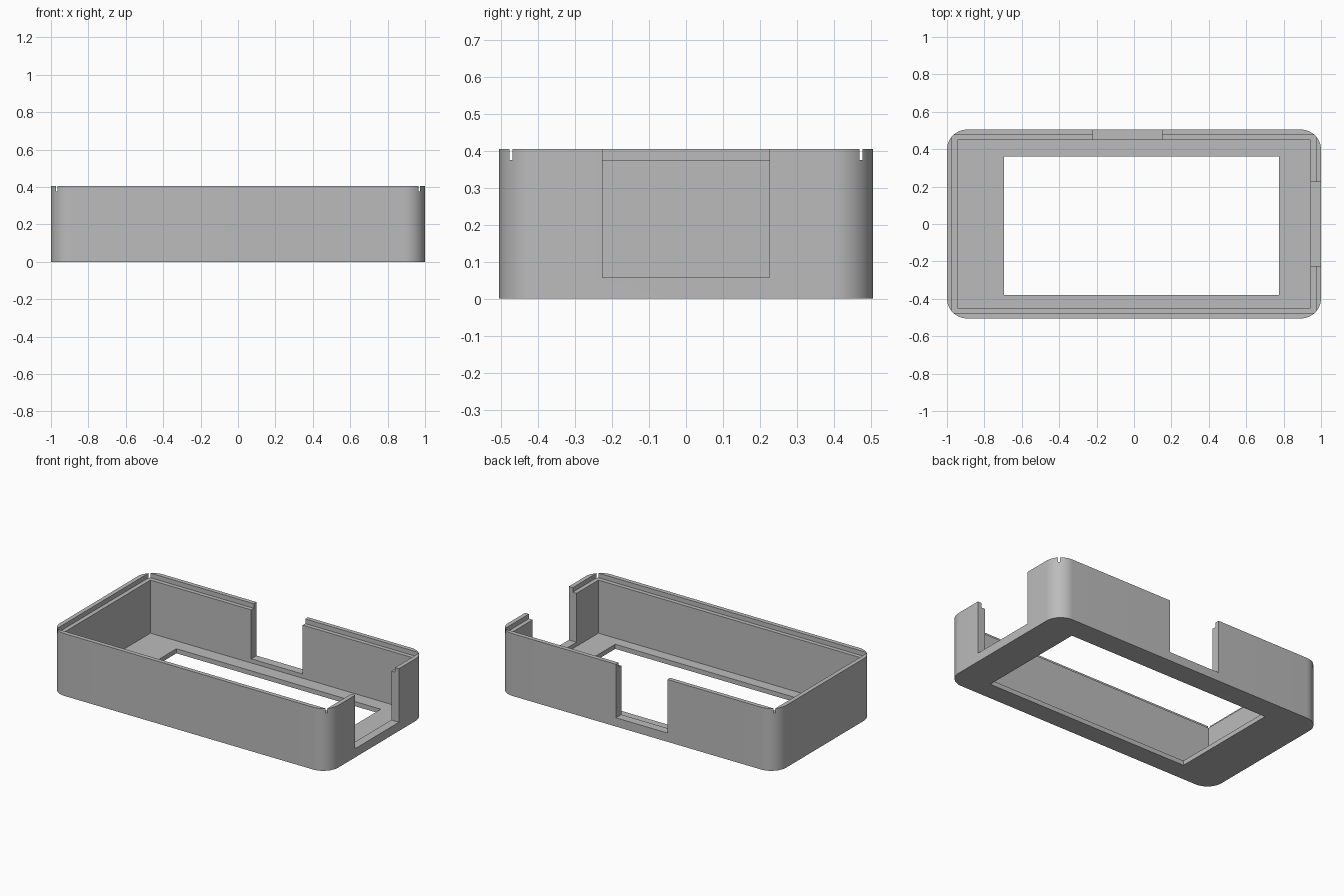
import bpy
import bmesh
import math

old = bpy.data.objects.get("Cube")
if old:
    bpy.data.objects.remove(old, do_unlink=True)

HALF_X, HALF_Y, HEIGHT = 1.0, 0.505, 0.405
WALL, LIP, FLOOR = 0.055, 0.028, 0.03
SILL, STEP, RADIUS = 0.057, 0.375, 0.108
OVER = HEIGHT + 0.1

grey = bpy.data.materials.new("light_grey_plastic")
grey.use_nodes = True
colour = (0.5, 0.5, 0.5, 1)
grey.diffuse_color = colour
grey.node_tree.nodes["Principled BSDF"].inputs["Base Color"].default_value = colour


def box(name, x, y, z, radius=0):
    """Box from (min, max) ranges, optionally with rounded upright edges."""
    bm = bmesh.new()
    bmesh.ops.create_cube(bm, size=1)
    for v in bm.verts:
        v.co = [r[0] if c < 0 else r[1] for c, r in zip(v.co, (x, y, z))]
    if radius:
        upright = [e for e in bm.edges
                   if abs(e.verts[0].co.z - e.verts[1].co.z) > 0.01]
        bmesh.ops.bevel(bm, geom=upright, offset=radius, segments=16,
                        profile=0.5, affect='EDGES')
    bmesh.ops.recalc_face_normals(bm, faces=bm.faces)
    mesh = bpy.data.meshes.new(name)
    bm.to_mesh(mesh)
    bm.free()
    mesh.materials.append(grey)
    ob = bpy.data.objects.new(name, mesh)
    bpy.context.collection.objects.link(ob)
    return ob


def around(half, inset):
    return (inset - half, half - inset)


# Solid shell with rounded corners
case = box("case_shell", around(HALF_X, 0), around(HALF_Y, 0), (0, HEIGHT), RADIUS)

# Hollow, stepped rim (square corners open the lip), floor window, side openings
cutters = [
    box("cavity_cutter", around(HALF_X, WALL), around(HALF_Y, WALL), (FLOOR, OVER)),
    box("rim_step_cutter", around(HALF_X, LIP), around(HALF_Y, LIP), (STEP, OVER)),
    box("window_cutter", (-0.695, 0.775), (-0.38, 0.36), (-0.1, 0.1)),
    box("side_opening_cutter", (0.9, 1.1), (-0.225, 0.225), (SILL, OVER)),
    box("back_opening_cutter", (-0.22, 0.15), (0.42, 0.6), (SILL, OVER)),
]

bpy.ops.object.select_all(action='DESELECT')
case.select_set(True)
bpy.context.view_layer.objects.active = case
for cutter in cutters:
    cutter.hide_render = True
    mod = case.modifiers.new(cutter.name, 'BOOLEAN')
    mod.operation = 'DIFFERENCE'
    mod.solver = 'EXACT'
    mod.object = cutter
    bpy.ops.object.modifier_apply(modifier=mod.name)
    bpy.data.objects.remove(cutter, do_unlink=True)

bpy.ops.object.shade_smooth_by_angle(angle=math.radians(30))
